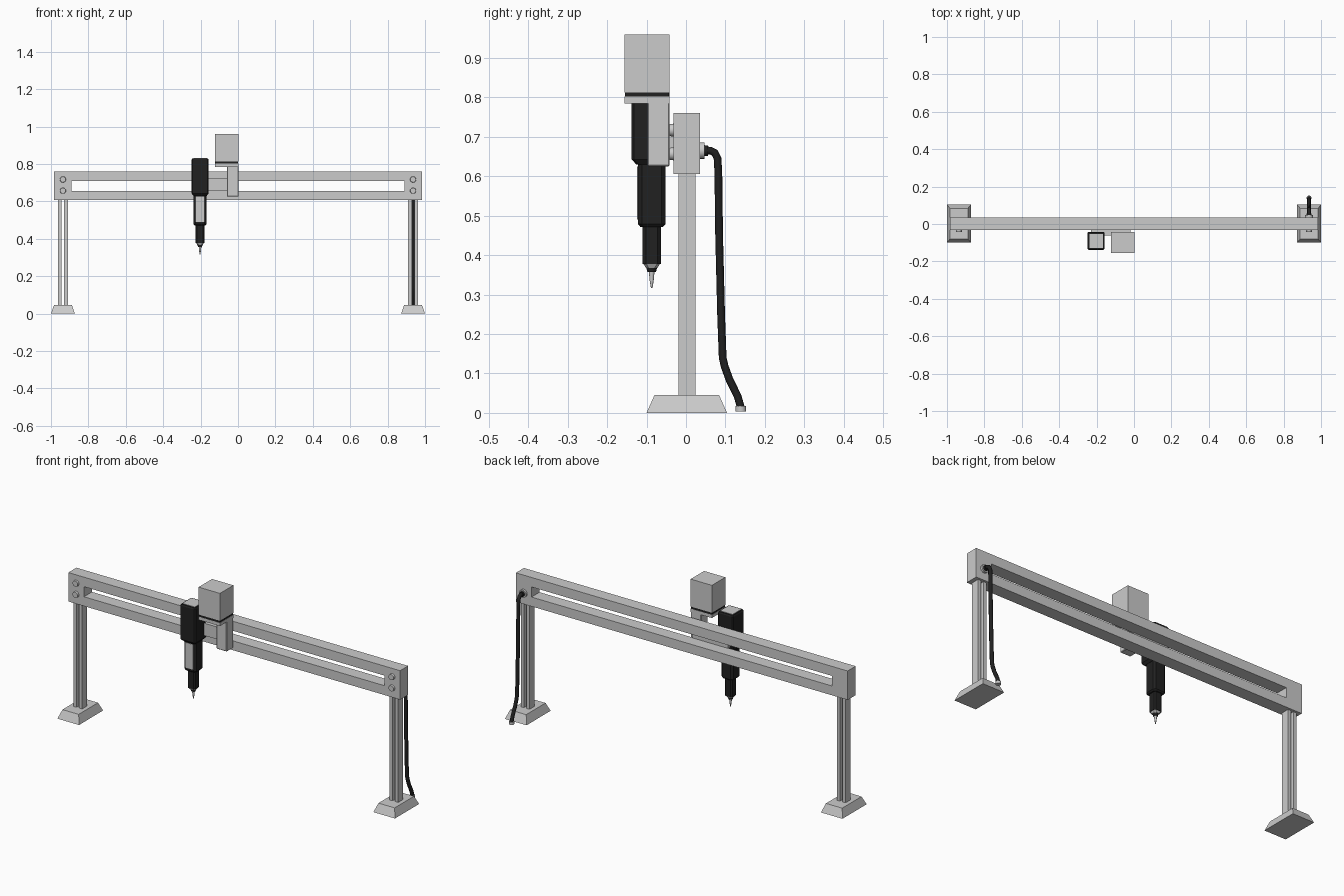
import bpy, bmesh
from math import pi
from mathutils import Vector

if "Cube" in bpy.data.objects:
    bpy.data.objects.remove(bpy.data.objects["Cube"])

black = bpy.data.materials.new("black_plastic")
black.diffuse_color = (0.015, 0.015, 0.015, 1)
black.use_nodes = True
black.node_tree.nodes["Principled BSDF"].inputs["Base Color"].default_value = black.diffuse_color


def finish(bm, name, mat=None, smooth=False):
    bmesh.ops.recalc_face_normals(bm, faces=bm.faces)
    me = bpy.data.meshes.new(name)
    bm.to_mesh(me)
    bm.free()
    ob = bpy.data.objects.new(name, me)
    bpy.context.collection.objects.link(ob)
    if mat:
        me.materials.append(mat)
    if smooth:
        bpy.ops.object.select_all(action='DESELECT')
        ob.select_set(True)
        bpy.context.view_layer.objects.active = ob
        bpy.ops.object.shade_smooth_by_angle()
    return ob


def box(name, x, y, z, mat=None, bevel=0):
    bm = bmesh.new()
    bmesh.ops.create_cube(bm, size=1)
    for v in bm.verts:
        v.co = [(a[0] + a[1]) / 2 + c * (a[1] - a[0]) for a, c in zip((x, y, z), v.co)]
    if bevel:
        bmesh.ops.bevel(bm, geom=bm.edges[:], offset=bevel, segments=1, affect='EDGES')
    return finish(bm, name, mat)


def loft(name, rings, mat=None, smooth=False):
    """Skin a stack of equal-length point rings and cap both ends."""
    bm = bmesh.new()
    rows = [[bm.verts.new(p) for p in r] for r in rings]
    n = len(rows[0])
    for a, b in zip(rows, rows[1:]):
        for i in range(n):
            bm.faces.new((a[i], a[(i + 1) % n], b[(i + 1) % n], b[i]))
    bm.faces.new(rows[0])
    bm.faces.new(rows[-1])
    return finish(bm, name, mat, smooth)


def chamfered(cx, cy, z, hx, hy, c):
    """Rectangle ring with cut corners."""
    pts = [(hx, hy - c), (hx - c, hy), (c - hx, hy), (-hx, hy - c),
           (-hx, c - hy), (c - hx, -hy), (hx - c, -hy), (hx, c - hy)]
    return [(cx + px, cy + py, z) for px, py in pts]


def cylinder(name, loc, r1, r2, depth, axis='z', mat=None, sides=16):
    bm = bmesh.new()
    bmesh.ops.create_cone(bm, cap_ends=True, segments=sides, radius1=r1, radius2=r2, depth=depth)
    for v in bm.verts:
        if axis == 'y':
            v.co = (v.co.x, v.co.z, -v.co.y)
        v.co += Vector(loc)
    return finish(bm, name, mat, True)


# Slotted beam: rectangular frame extruded in y
bm = bmesh.new()
outer = [(-.983, .606), (.983, .606), (.983, .761), (-.983, .761)]
inner = [(-.89, .656), (.89, .656), (.89, .71), (-.89, .71)]
loops = [[bm.verts.new((x, y, z)) for x, z in prof]
         for prof, y in ((outer, -.032), (inner, -.032), (inner, .036), (outer, .036))]
for k in range(4):
    a, b = loops[k], loops[(k + 1) % 4]
    for i in range(4):
        j = (i + 1) % 4
        bm.faces.new((a[i], a[j], b[j], b[i]))
finish(bm, "gantry_beam")

# Feet, twin-post legs and beam bolts at each end
for side, s in (("left", -1), ("right", 1)):
    cx = .936 * s
    loft(side + "_foot", [[(cx + hx * a, .002 + hy * b, z)
                           for a, b in ((1, 1), (-1, 1), (-1, -1), (1, -1))]
                          for hx, hy, z in ((.064, .102, 0), (.048, .082, .045))])
    for part, o in (("outer", s), ("inner", -s)):
        xs = sorted((cx + .007 * o, cx + .026 * o))
        box(f"{side}_{part}_leg_post", xs, (-.019, .024), (.04, .61))
    for part, z in (("upper", .717), ("lower", .657)):
        cylinder(f"{side}_{part}_bolt", (cx, -.035, z), .015, .017, .014, 'y')

# Carriage on the rail
box("carriage_plate", (-.23, -.02), (-.062, -.028), (.656, .722))

# Lift column with motor on top
box("lift_column", (-.06, .002), (-.098, -.042), (.625, .79), bevel=.003)
box("motor_plate", (-.124, .002), (-.156, -.042), (.785, .802))
box("motor_gasket", (-.123, .001), (-.155, -.043), (.802, .813), black)
box("motor", (-.124, .002), (-.156, -.042), (.813, .96))

# Spindle: stepped chamfered body
sx, sy = -.203, -.087
loft("spindle_upper_body", [chamfered(sx, sy - .003, z, hx, hy, c) for z, hx, hy, c in (
    (.63, .036, .036, .008), (.643, .046, .048, .006), (.822, .046, .048, .006),
    (.829, .042, .044, .006))], black)
loft("spindle_middle_body", [chamfered(sx, sy, z, h, h, .01) for z, h in (
    (.472, .029), (.479, .035), (.64, .035))], black)
loft("spindle_lower_body", [chamfered(sx, sy, z, h, h, .008) for z, h in (
    (.378, .023), (.476, .023))], black)
loft("spindle_nose", [chamfered(sx, sy, z, h, h, .007) for z, h in (
    (.368, .015), (.38, .022))])
box("spindle_top_cap", (sx - .036, sx + .036), (sy - .04, sy + .034), (.825, .831))
box("spindle_front_panel", (sx - .024, sx + .024), (sy - .037, sy - .03), (.49, .625))
cylinder("collet", (sx, sy, .364), .011, .014, .014, mat=black)
cylinder("drill_shank", (sx, sy, .351), .005, .008, .034)
cylinder("drill_tip", (sx, sy, .326), .002, .005, .018)

# Power cable with socket and plug
cylinder("cable_socket", (.936, .041, .665), .021, .021, .012, 'y')
cylinder("cable_collar", (.936, .05, .665), .014, .013, .012, 'y', black)
path = [(.045, .666), (.062, .665), (.073, .66), (.08, .645), (.082, .61), (.084, .45),
        (.089, .25), (.093, .14), (.098, .118), (.11, .085), (.131, .042), (.139, .014)]
cu = bpy.data.curves.new("cable", 'CURVE')
cu.dimensions = '3D'
cu.bevel_depth = .0098
cu.bevel_resolution = 2
cu.use_fill_caps = True
sp = cu.splines.new('POLY')
sp.points.add(len(path) - 1)
for p, (y, z) in zip(sp.points, path):
    p.co = (.936, y, z, 1)
cu.materials.append(black)
cable = bpy.data.objects.new("power_cable", cu)
bpy.context.collection.objects.link(cable)
cylinder("cable_plug", (.936, .139, .011), .0135, .0135, .014)
